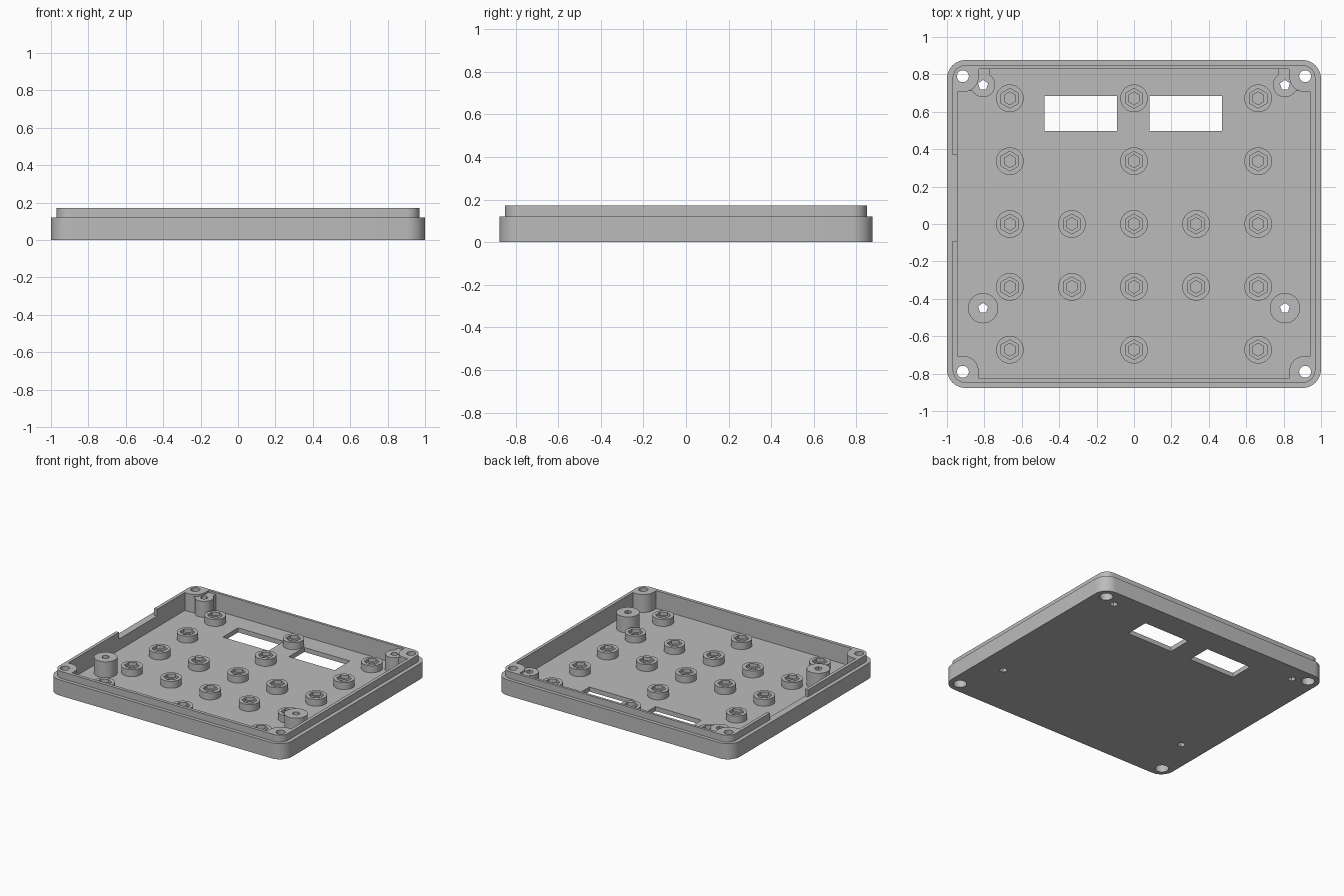
import bpy, bmesh
from math import sin, cos, radians

cube = bpy.data.objects.get("Cube")
if cube:
    bpy.data.objects.remove(cube, do_unlink=True)

grey = bpy.data.materials.new("plain grey")
grey.use_nodes = True
grey.diffuse_color = (0.5, 0.5, 0.5, 1)
grey.node_tree.nodes["Principled BSDF"].inputs["Base Color"].default_value = (0.5, 0.5, 0.5, 1)

FLOOR, STEP, TOP, POST = 0.035, 0.12, 0.172, 0.157


def arc(cx, cy, r, a0, a1, n):
    steps = [radians(a0 + (a1 - a0) * i / n) for i in range(n + 1)]
    return [(cx + r * cos(a), cy + r * sin(a)) for a in steps]


def ngon(cx, cy, r, n, start=90):
    return arc(cx, cy, r, start, start + 360, n)[:-1]


def rounded(x0, x1, y0, y1, r):
    corners = [(x1 - r, y1 - r), (x0 + r, y1 - r), (x0 + r, y0 + r), (x1 - r, y0 + r)]
    pts = []
    for i, (cx, cy) in enumerate(corners):
        pts += arc(cx, cy, r, 90 * i, 90 * i + 90, 8)
    return pts


def rect(x0, x1, y0, y1):
    return [(x0, y0), (x1, y0), (x1, y1), (x0, y1)]


def prism(name, pts, z0, z1):
    """Extrude a flat outline from z0 up to z1."""
    bm = bmesh.new()
    face = bm.faces.new([bm.verts.new((x, y, z0)) for x, y in pts])
    new = bmesh.ops.extrude_face_region(bm, geom=[face])["geom"]
    bmesh.ops.translate(bm, vec=(0, 0, z1 - z0),
                        verts=[v for v in new if isinstance(v, bmesh.types.BMVert)])
    bmesh.ops.recalc_face_normals(bm, faces=bm.faces)
    mesh = bpy.data.meshes.new(name)
    bm.to_mesh(mesh)
    bm.free()
    mesh.materials.append(grey)
    obj = bpy.data.objects.new(name, mesh)
    bpy.context.collection.objects.link(obj)
    return obj


def activate(obj):
    bpy.ops.object.select_all(action="DESELECT")
    obj.select_set(True)
    bpy.context.view_layer.objects.active = obj


def combine(obj, other, operation="DIFFERENCE"):
    """Apply a boolean and discard the tool object."""
    activate(obj)
    mod = obj.modifiers.new("cut", "BOOLEAN")
    mod.operation, mod.object, mod.solver = operation, other, "EXACT"
    bpy.ops.object.modifier_apply(modifier=mod.name)
    bpy.data.objects.remove(other, do_unlink=True)


def smooth(obj):
    activate(obj)
    bpy.ops.object.shade_smooth_by_angle(angle=radians(30))


def corner_post(cx, cy, r, a0, a1, sx, sy, top):
    """Rounded post that runs back into the corner of the case."""
    pts = arc(cx, cy, r, a0, a1, 16)
    pts += [(1.1, pts[-1][1]), (1.1, 1.1), (pts[0][0], 1.1)]
    return prism("corner_post", [(x * sx, y * sy) for x, y in pts], 0, top)


# Outer shell with a stepped lip, notched on one side
tray = prism("case_tray", rounded(-1, 1, -0.877, 0.877, 0.1), 0, STEP)
lip = prism("lip", rounded(-0.97, 0.97, -0.85, 0.85, 0.07), 0.06, TOP)
combine(lip, prism("notch", rect(-1.1, -0.9, -0.09, 0.37), 0.09, 0.3))
combine(tray, lip, "UNION")

# Hollow inside, leaving the corner posts standing
cavity = prism("cavity", rect(-0.945, 0.945, -0.825, 0.83), FLOOR, 0.3)
for sx in (-1, 1):
    for sy in (-1, 1):
        combine(cavity, corner_post(0.915, 0.79, 0.085, 180, 270, sx, sy, 0.4))
    combine(cavity, corner_post(0.807, 0.743, 0.065, 125, 329.5, sx, 1, POST))
combine(tray, cavity)

# Corner screw holes with counterbores, and small screw holes
for sx in (-1, 1):
    for sy in (-1, 1):
        x, y = 0.915 * sx, 0.79 * sy
        combine(tray, prism("hole", ngon(x, y, 0.032, 24), -0.1, 0.4))
        combine(tray, prism("counterbore", ngon(x, y, 0.047, 24), -0.1, 0.06))
    for y in (0.743, -0.45):
        combine(tray, prism("hole", ngon(0.807 * sx, y, 0.028, 5), -0.1, 0.4))

# Two display windows in the floor
for x0, x1 in ((-0.478, -0.09), (0.083, 0.47)):
    combine(tray, prism("window", rect(x0, x1, 0.498, 0.684), -0.1, 0.06))
smooth(tray)

# Free-standing front standoffs
for side, sx in (("right", -1), ("left", 1)):
    x = 0.807 * sx
    standoff = prism("front_standoff_" + side, ngon(x, -0.45, 0.081, 32), 0.02, POST)
    combine(standoff, prism("hole", ngon(x, -0.45, 0.028, 5), -0.1, 0.4))
    smooth(standoff)

# Bosses with a hexagonal recess, repeated over the floor
boss = prism("button_boss", ngon(0, 0, 0.074, 32), 0.02, 0.088)
combine(boss, prism("recess", ngon(0, 0, 0.053, 6), 0.062, 0.2))
combine(boss, prism("hole", ngon(0, 0, 0.034, 6), 0.04, 0.2))
smooth(boss)
PITCH = 0.332
spots = []
for row in (2, 1, 0, -1, -2):
    columns = (-2, -1, 0, 1, 2) if row in (0, -1) else (-2, 0, 2)
    spots += [(c * PITCH, row * 0.336) for c in columns]
for i, (x, y) in enumerate(spots):
    part = boss if i == 0 else boss.copy()
    if i:
        bpy.context.collection.objects.link(part)
    part.location = (x, y, 0)
